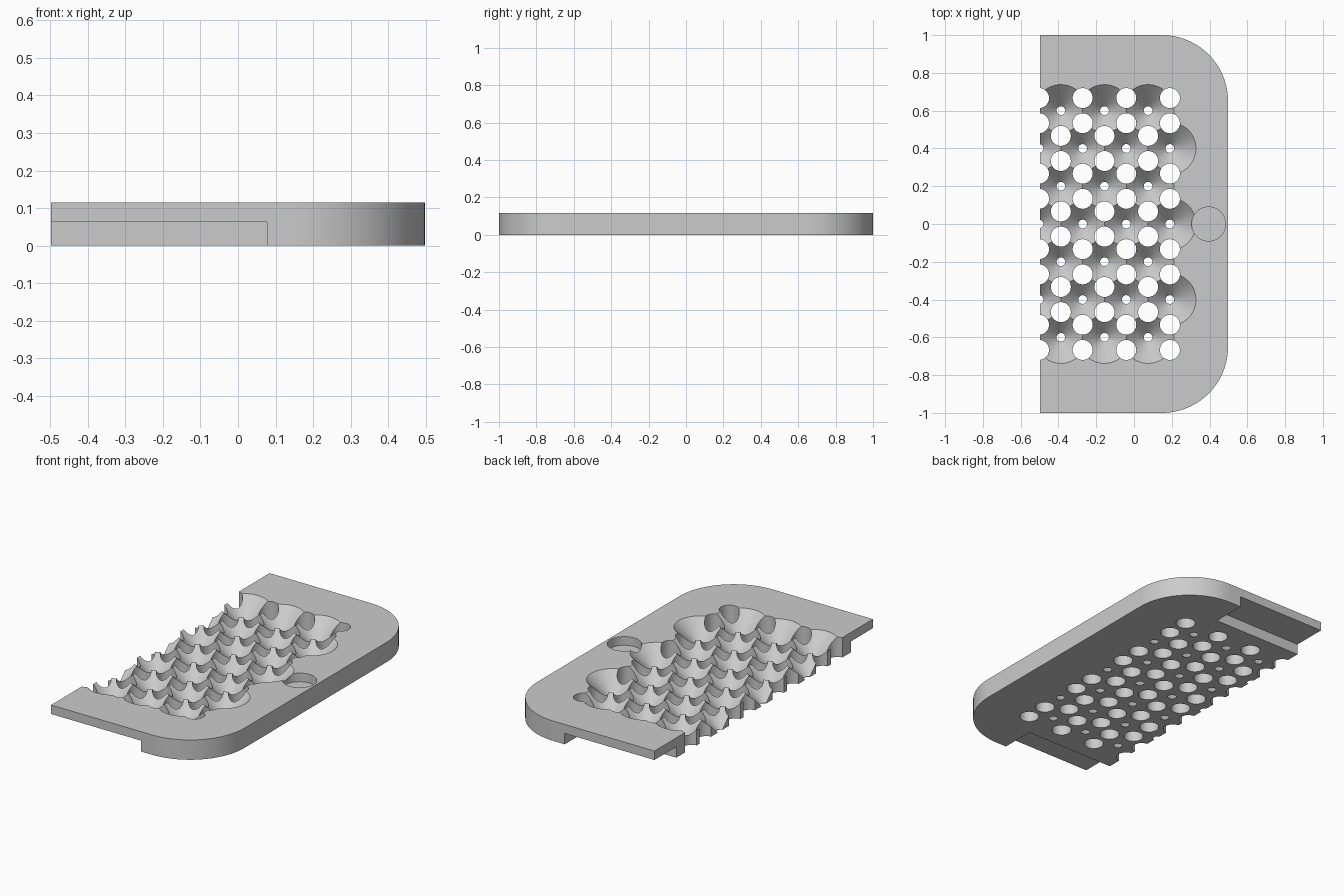
import bpy, bmesh, math

cube = bpy.data.objects.get("Cube")
if cube:
    bpy.data.objects.remove(cube, do_unlink=True)

HALF_X, HALF_Y, TOP = 0.498, 1.0, 0.115
CORNER = 0.35
PITCH_Y = 0.2
PITCH_X = PITCH_Y / math.sqrt(3)
FIRST_X = 0.19

grey = bpy.data.materials.new("light grey")
grey.use_nodes = True
grey.diffuse_color = (0.6, 0.6, 0.6, 1)
grey.node_tree.nodes["Principled BSDF"].inputs["Base Color"].default_value = (0.6, 0.6, 0.6, 1)


def make_object(name, bm):
    bmesh.ops.recalc_face_normals(bm, faces=bm.faces)
    mesh = bpy.data.meshes.new(name)
    bm.to_mesh(mesh)
    bm.free()
    mesh.materials.append(grey)
    obj = bpy.data.objects.new(name, mesh)
    bpy.context.collection.objects.link(obj)
    return obj


def add_prism(bm, outline, z0, z1):
    """Extrude a flat outline between two heights."""
    base = bm.faces.new([bm.verts.new((x, y, z0)) for x, y in outline])
    top = bmesh.ops.extrude_face_region(bm, geom=[base])["geom"]
    for v in top:
        if isinstance(v, bmesh.types.BMVert):
            v.co.z = z1


def add_turned(bm, x, y, profile, sides=48, twist=0.0):
    """Closed turned solid from (radius, height) points."""
    rings = []
    angles = [twist + 2 * math.pi * i / sides for i in range(sides)]
    for r, z in profile:
        rings.append([bm.verts.new((x + r * math.cos(a), y + r * math.sin(a), z)) for a in angles])
    bm.faces.new(rings[0])
    bm.faces.new(rings[-1])
    for low, high in zip(rings, rings[1:]):
        for i in range(sides):
            j = (i + 1) % sides
            bm.faces.new((low[i], low[j], high[j], high[i]))


def cut(target, name, bm):
    """Subtract a helper solid and remove it afterwards."""
    cutter = make_object(name, bm)
    cutter.hide_render = True
    mod = target.modifiers.new(name, "BOOLEAN")
    mod.operation, mod.solver, mod.object = "DIFFERENCE", "MANIFOLD", cutter
    bpy.context.view_layer.objects.active = target
    bpy.ops.object.modifier_apply(modifier=mod.name)
    bpy.data.objects.remove(cutter, do_unlink=True)


# Plate with two rounded corners
steps = 24
arc = [(HALF_X - CORNER + CORNER * math.cos(a), HALF_Y - CORNER + CORNER * math.sin(a))
       for a in (math.pi / 2 * i / steps for i in range(steps + 1))]
outline = [(-HALF_X, -HALF_Y)] + [(x, -y) for x, y in reversed(arc)] + arc + [(-HALF_X, HALF_Y)]
bm = bmesh.new()
add_prism(bm, outline, 0, TOP)
tray = make_object("drain_tray", bm)

# Notches under both ends
bm = bmesh.new()
for s in (-1, 1):
    add_prism(bm, [(-0.7, s * 0.8), (0.077, s * 0.8), (0.077, s * 1.1), (-0.7, s * 1.1)], -0.1, 0.063)
cut(tray, "end_notches", bm)

# Round recess by the long edge
bm = bmesh.new()
add_turned(bm, 0.395, 0, [(0.09, TOP - 0.05), (0.09, 0.2)])
cut(tray, "round_recess", bm)

# Drain holes at the hexagon corners
bm = bmesh.new()
for column in range(7):
    thirds = (1, 5, 7) if column % 2 else (2, 4, 8, 10)
    for third in thirds:
        for s in (-1, 1):
            add_turned(bm, FIRST_X - column * PITCH_X, s * third * PITCH_Y / 3,
                       [(0.053, -0.1), (0.053, 0.25)], 32, 0.03)
cut(tray, "drain_holes", bm)

# Funnel cups on a hexagonal grid, in three groups that do not overlap
cup = [(0.023, -0.05), (0.023, 0.002), (0.1685, TOP + 0.03)]
for group in range(3):
    bm = bmesh.new()
    for column in range(group, 8, 3):
        for row in range(-3, 4):
            if (column + row) % 2 == 0:
                add_turned(bm, FIRST_X - column * PITCH_X, row * PITCH_Y, cup, twist=0.017 + 0.041 * group)
    cut(tray, "funnel_cups", bm)

# Smooth curved walls, keep rims sharp
bpy.ops.object.select_all(action="DESELECT")
tray.select_set(True)
bpy.context.view_layer.objects.active = tray
bpy.ops.object.shade_smooth_by_angle(angle=math.radians(25))
